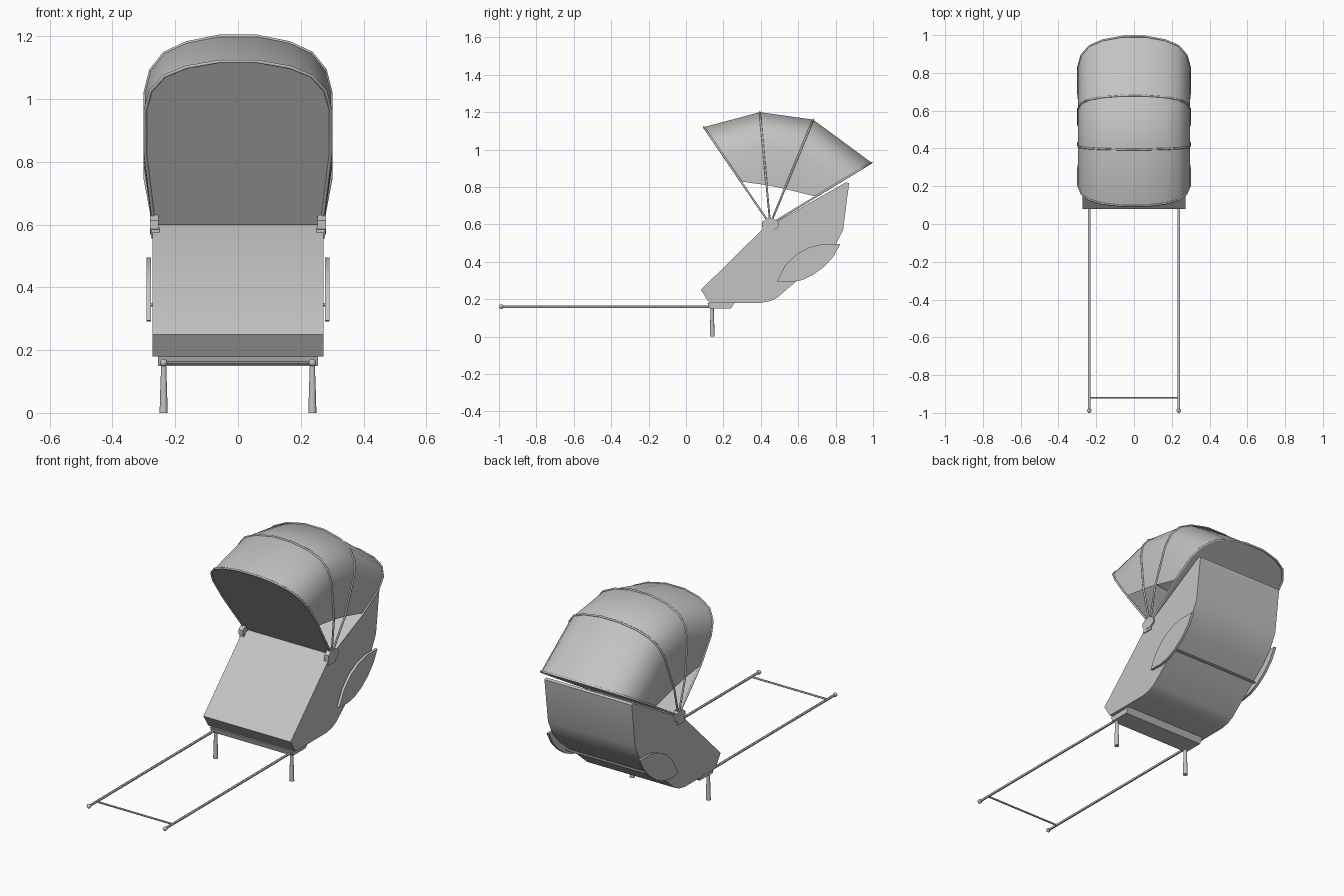
import bpy, bmesh, math
from mathutils import Vector

cube = bpy.data.objects.get("Cube")
if cube:
    bpy.data.objects.remove(cube)

grey = bpy.data.materials.new("plain_grey")
grey.use_nodes = True
GREY = (0.55, 0.55, 0.55, 1)
grey.diffuse_color = GREY
grey.node_tree.nodes["Principled BSDF"].inputs["Base Color"].default_value = GREY


def finish(name, bm, angle=30):
    """Turn a bmesh into a grey object, smooth below the given angle."""
    bmesh.ops.recalc_face_normals(bm, faces=bm.faces)
    mesh = bpy.data.meshes.new(name)
    bm.to_mesh(mesh)
    bm.free()
    obj = bpy.data.objects.new(name, mesh)
    bpy.context.collection.objects.link(obj)
    mesh.materials.append(grey)
    bpy.ops.object.select_all(action='DESELECT')
    obj.select_set(True)
    bpy.context.view_layer.objects.active = obj
    bpy.ops.object.shade_smooth_by_angle(angle=math.radians(angle))
    return obj


def slab(name, profile, x0, x1):
    """Extrude a side profile of (y, z) points from x0 to x1."""
    bm = bmesh.new()
    a = [bm.verts.new((x0, y, z)) for y, z in profile]
    b = [bm.verts.new((x1, y, z)) for y, z in profile]
    bm.faces.new(a)
    bm.faces.new(b)
    for i in range(len(a)):
        j = (i + 1) % len(a)
        bm.faces.new((a[i], a[j], b[j], b[i]))
    return finish(name, bm)


def rod(name, start, end, r0, r1=None, sides=12):
    """Round rod between two points, optionally tapered."""
    start, end = Vector(start), Vector(end)
    axis = end - start
    bm = bmesh.new()
    bmesh.ops.create_cone(bm, cap_ends=True, segments=sides, radius1=r0,
                          radius2=r0 if r1 is None else r1, depth=axis.length)
    turn = axis.to_track_quat('Z', 'Y').to_matrix().to_4x4()
    turn.translation = (start + end) / 2
    bm.transform(turn)
    return finish(name, bm)


def ball(name, centre, radius):
    bm = bmesh.new()
    bmesh.ops.create_uvsphere(bm, u_segments=12, v_segments=8, radius=radius)
    bmesh.ops.translate(bm, verts=bm.verts, vec=centre)
    return finish(name, bm)


# Seat body and the board under it
slab("body", [(0.08, 0.25), (0.125, 0.18), (0.40, 0.18), (0.45, 0.19), (0.49, 0.21),
              (0.60, 0.305), (0.74, 0.42), (0.80, 0.49), (0.84, 0.57), (0.872, 0.82),
              (0.855, 0.825), (0.46, 0.60), (0.425, 0.59)], -0.272, 0.272)
slab("base_board", [(0.115, 0.18), (0.26, 0.18), (0.24, 0.15), (0.125, 0.15)], -0.255, 0.255)

# Folding hood: a U outline of (share of rib length, half width), fanned about the hub
HUB = Vector((0.45, 0.60))
TOPS = [Vector(p) for p in ((0.095, 1.12), (0.395, 1.2), (0.68, 1.16), (0.992, 0.93))]
HEMS = [0.44, 0.35, 0.34, 0.45]
OUTLINE = [(0.70, 0.296), (0.82, 0.278), (0.91, 0.235), (0.965, 0.165), (1.0, 0.06)]


def arch(top, low, low_width):
    """Points of one hood arch from right hem over the top to left hem."""
    half = [(low, low_width)] + OUTLINE
    both = [(s, -w) for s, w in half] + [(s, w) for s, w in reversed(half)]
    return [Vector((w, *HUB.lerp(top, s))) for s, w in both]


bm = bmesh.new()
rows = [[bm.verts.new(p) for p in arch(t, h, 0.294)] for t, h in zip(TOPS, HEMS)]
for a, b in zip(rows, rows[1:]):
    for i in range(len(a) - 1):
        bm.faces.new((a[i], a[i + 1], b[i + 1], b[i]))
finish("hood_cover", bm)

# Flat panels closing the front and rear arches down to the hubs
for name, row in (("hood_front_panel", 0), ("hood_rear_panel", 3)):
    bm = bmesh.new()
    points = arch(TOPS[row], HEMS[row], 0.294)
    points += [Vector((side * 0.268, *HUB)) for side in (1, -1)]
    bm.faces.new([bm.verts.new(p) for p in points])
    finish(name, bm)

# Bent wire ribs
for number, top in enumerate(TOPS):
    curve = bpy.data.curves.new("hood_rib", 'CURVE')
    curve.dimensions = '3D'
    curve.bevel_depth = 0.0055
    curve.bevel_resolution = 1
    path = arch(top, HEMS[number], 0.296)
    path = [Vector((-0.268, *HUB))] + path + [Vector((0.268, *HUB))]
    spline = curve.splines.new('POLY')
    spline.points.add(len(path) - 1)
    for point, co in zip(spline.points, path):
        point.co = (*co, 1)
    curve.materials.append(grey)
    rib = bpy.data.objects.new("hood_rib_%d" % (number + 1), curve)
    bpy.context.collection.objects.link(rib)

# Lens shaped fender outline
FENDER = [(0.485, 0.295), (0.56, 0.291), (0.62, 0.302), (0.68, 0.33), (0.74, 0.375),
          (0.79, 0.43), (0.825, 0.495), (0.73, 0.495), (0.66, 0.478), (0.59, 0.44),
          (0.53, 0.38)]
HUB_SHAPE = [(HUB.x + 0.048 * math.cos(k * math.pi / 4 + 0.4),
              HUB.y + 0.034 * math.sin(k * math.pi / 4 + 0.4)) for k in range(8)]

# Parts that repeat on both sides
for side, word in ((1, "left"), (-1, "right")):
    x = side * 0.237
    slab(word + "_fender", FENDER, side * 0.277, side * 0.292)
    slab(word + "_hood_hub", HUB_SHAPE, side * 0.254, side * 0.281)
    slab(word + "_hub_bracket", [(0.41, 0.555), (0.47, 0.555), (0.47, 0.59), (0.41, 0.59)],
         side * 0.25, side * 0.278)
    rod(word + "_shaft", (x, -0.988, 0.16), (x, 0.14, 0.16), 0.007)
    ball(word + "_shaft_knob", (x, -0.988, 0.16), 0.012)
    rod(word + "_leg", (x, 0.14, 0.09), (x, 0.14, 0.16), 0.010, 0.008)
    rod(word + "_foot", (x, 0.14, 0), (x, 0.14, 0.10), 0.013, 0.010)

# Cross rods
rod("shaft_crossbar", (-0.237, -0.92, 0.16), (0.237, -0.92, 0.16), 0.005)
rod("fender_rod", (-0.28, 0.665, 0.345), (0.28, 0.665, 0.345), 0.006)
